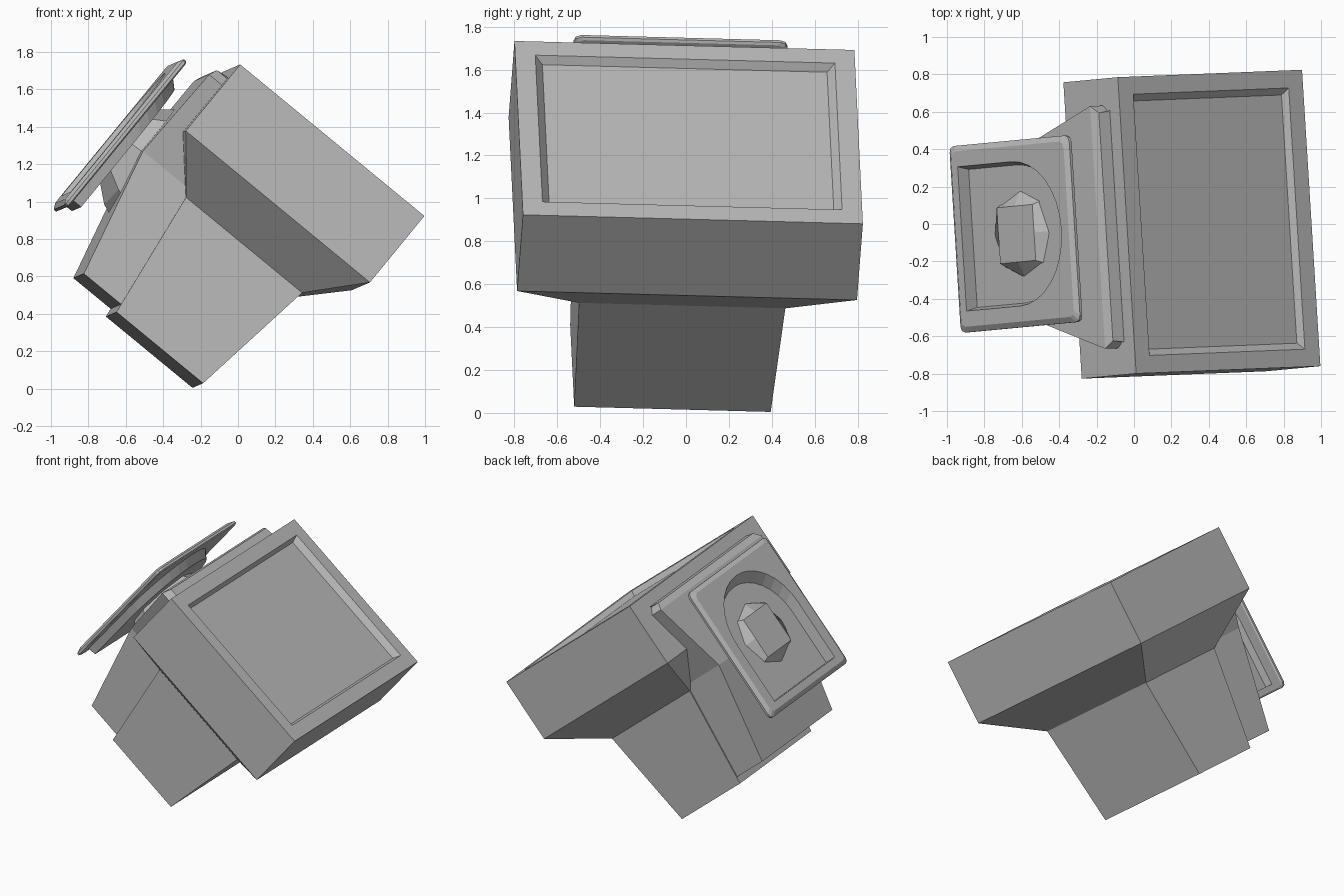
import bpy, bmesh, math
from mathutils import Matrix, Vector

if "Cube" in bpy.data.objects:
    bpy.data.objects.remove(bpy.data.objects["Cube"])

# Tilted frame: X = out of the screen, Y = sideways, Z = up for the monitor
up = Vector((0.772, 0.031, -0.635)).normalized()
side = Vector((0.06, -0.998, 0.028)).normalized()
out = side.cross(up).normalized()
side = up.cross(out)
frame = Matrix((out, side, up)).transposed().to_4x4()
frame.translation = (0.455, 0.0125, 1.3075)

grey = bpy.data.materials.new("plain_grey")
grey.diffuse_color = (0.5, 0.5, 0.5, 1)
grey.use_nodes = True
grey.node_tree.nodes["Principled BSDF"].inputs["Base Color"].default_value = grey.diffuse_color


def loft(name, rings):
    """Skin a list of equal-length point rings and cap both ends."""
    bm = bmesh.new()
    loops = [[bm.verts.new(p) for p in ring] for ring in rings]
    n = len(rings[0])
    for a, b in zip(loops, loops[1:]):
        for i in range(n):
            j = (i + 1) % n
            bm.faces.new((a[i], a[j], b[j], b[i]))
    bm.faces.new(loops[0])
    bm.faces.new(loops[-1])
    bmesh.ops.recalc_face_normals(bm, faces=bm.faces)
    me = bpy.data.meshes.new(name)
    bm.to_mesh(me)
    bm.free()
    me.materials.append(grey)
    ob = bpy.data.objects.new(name, me)
    ob.matrix_world = frame
    bpy.context.collection.objects.link(ob)
    return ob


def section(x, half_w, low, high):
    return [(x, -half_w, low), (x, half_w, low), (x, half_w, high), (x, -half_w, high)]


def d_ring(z, centre, r, back, steps=16):
    pts = [(centre + r * math.cos(a), r * math.sin(a), z)
           for a in (math.pi * (i / steps - 0.5) for i in range(steps + 1))]
    return pts + [(back, r, z), (back, -r, z)]


def plate_ring(z, inset, r=0.035):
    x0, x1, w = -1.16 + inset, -0.15 - inset, 0.5 - inset
    pts = []
    for cx, cy, start in ((x1 - r, w - r, 0), (x0 + r, w - r, 90),
                          (x0 + r, r - w, 180), (x1 - r, r - w, 270)):
        for k in range(3):
            a = math.radians(start + 45 * k)
            pts.append((cx + r * math.cos(a), cy + r * math.sin(a), z))
    return pts


def boolean(target, other, operation):
    mod = target.modifiers.new(operation.lower(), 'BOOLEAN')
    mod.operation = operation
    mod.solver = 'EXACT'
    mod.object = other
    other.hide_render = True
    other.hide_viewport = True


# Screen, bezel and tapered rear in one shell
loft("monitor_body", [section(x, w, -h, h) for x, w, h in (
    (-0.04, 0.665, 0.518), (0, 0.70, 0.538), (0, 0.794, 0.638),
    (-0.46, 0.794, 0.638), (-0.715, 0.482, 0.402), (-1.425, 0.459, 0.30))])

# Lower housing with front lip
loft("lower_housing", [section(*s) for s in (
    (-0.085, 0.62, -0.64, -0.60), (-0.092, 0.61, -0.709, -0.60),
    (-0.139, 0.65, -0.728, -0.58), (-0.67, 0.475, -0.737, -0.35),
    (-1.377, 0.452, -0.565, -0.29))])

# Faceted swivel bowl: octagon rings closing to a square cap
rings = []
for z, r in ((-0.62, 0.36), (-0.70, 0.33), (-0.815, 0.235)):
    rings.append([(-0.665 + r * math.cos(math.pi * k / 4),
                   r * math.sin(math.pi * k / 4), z) for k in range(8)])
cap = []
for k in range(8):
    a = math.pi * k / 4
    m = 0.15 / max(abs(math.cos(a)), abs(math.sin(a)))
    cap.append((-0.665 + m * math.cos(a), m * math.sin(a), -0.86))
loft("swivel_bowl", rings + [cap])

# Stand plate with raised, hollow D-shaped pan
plate = loft("stand_plate", [plate_ring(-0.855, 0.012), plate_ring(-0.862, 0),
                             plate_ring(-0.878, 0), plate_ring(-0.895, 0.03)])
pan = loft("stand_pan_helper", [d_ring(-0.88, -0.625, 0.42, -1.108),
                                d_ring(-0.80, -0.68, 0.40, -1.108)])
hollow = loft("stand_hollow_cutter", [d_ring(-0.92, -0.615, 0.392, -1.08),
                                      d_ring(-0.82, -0.67, 0.37, -1.08)])
boolean(plate, pan, 'UNION')
boolean(plate, hollow, 'DIFFERENCE')
